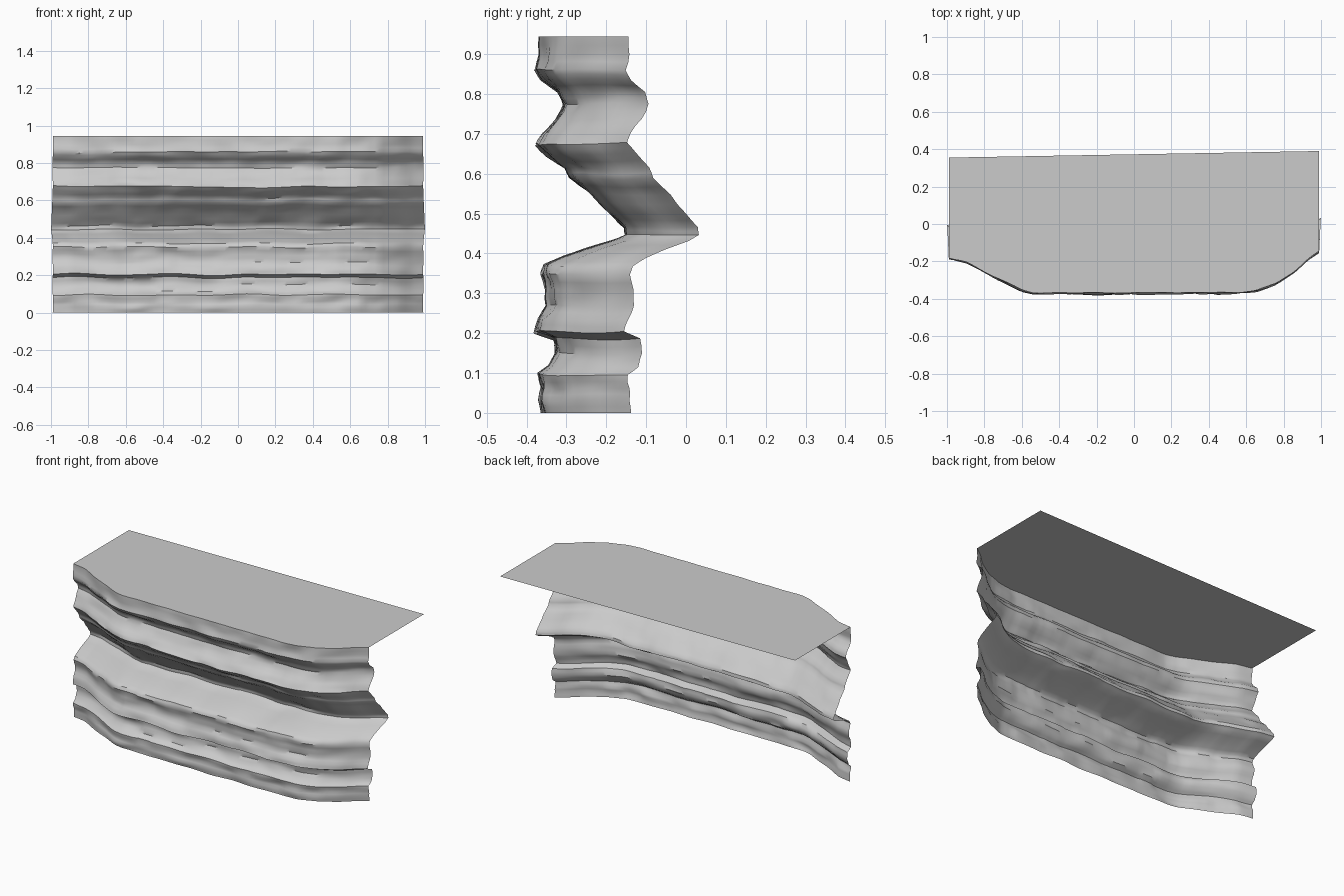
import bpy, bmesh
from mathutils import Vector, noise

if "Cube" in bpy.data.objects:
    bpy.data.objects.remove(bpy.data.objects["Cube"])

HEIGHT = 0.945

# Plan outline of the cliff front (x, y)
PLAN = [(-0.99, -0.185), (-0.9, -0.205), (-0.75, -0.28), (-0.6, -0.355), (-0.54, -0.368),
        (0, -0.372), (0.56, -0.368), (0.65, -0.36), (0.76, -0.32), (0.86, -0.255),
        (0.93, -0.19), (0.99, -0.147)]

# Rock strata profile (height, recess depth behind the plan outline)
STRATA = [(0, 0.012), (0.03, 0.004), (0.06, 0.008), (0.095, 0.0), (0.115, 0.028),
          (0.15, 0.046), (0.188, 0.04), (0.205, -0.006), (0.235, 0.0), (0.27, 0.02),
          (0.31, 0.02), (0.35, 0.006), (0.37, 0.014), (0.39, 0.06), (0.41, 0.12),
          (0.43, 0.19), (0.445, 0.222), (0.465, 0.218), (0.5, 0.18), (0.55, 0.13),
          (0.59, 0.08), (0.615, 0.068), (0.65, 0.022), (0.675, -0.004), (0.7, 0.012),
          (0.735, 0.042), (0.775, 0.064), (0.805, 0.052), (0.835, 0.012), (0.86, -0.006),
          (0.9, 0.002), (HEIGHT, 0.003)]


def lookup(points, t):
    for (a, va), (b, vb) in zip(points, points[1:]):
        if t <= b:
            return va + (vb - va) * (t - a) / (b - a)
    return points[-1][1]


def rock_point(x, z, recess):
    edge = max(0.0, (abs(x) - 0.5) / 0.5)
    d = recess * (1 - 0.2 * edge)
    inner = min(1.0, z / 0.05, (HEIGHT - z) / 0.05)
    # wavy ledge heights, and broken patches of rock
    dz = 0.011 * noise.noise(Vector((x * 4, z * 5, 3))) * inner
    dy = 0.008 * noise.noise(Vector((x * 7, z * 22, 9)))
    chip = noise.cell(Vector((x * 9 + 40, z * 16 + 7, 0.5)))
    dy += 0.006 * max(0.0, chip) * inner
    return (x * (1 + 0.05 * d), lookup(PLAN, x) + d + dy, z + dz)


def make_object(name, bm):
    mesh = bpy.data.meshes.new(name)
    bm.to_mesh(mesh)
    bm.free()
    obj = bpy.data.objects.new(name, mesh)
    bpy.context.collection.objects.link(obj)
    return obj


# Heights: every stratum plus a midpoint
levels = []
for (z0, d0), (z1, d1) in zip(STRATA, STRATA[1:]):
    levels += [(z0, d0), ((z0 + z1) / 2, (d0 + d1) / 2)]
levels.append(STRATA[-1])

# Cliff wall: open sheet facing the front
COLS = 84
bm = bmesh.new()
rows = []
for z, d in levels:
    rows.append([bm.verts.new(rock_point(-0.99 + 1.98 * i / COLS, z, d))
                 for i in range(COLS + 1)])
for low, high in zip(rows, rows[1:]):
    for i in range(COLS):
        bm.faces.new((low[i], low[i + 1], high[i + 1], high[i]))
rim = [v.co.copy() for v in rows[-1]]
wall = make_object("cliff_wall", bm)
bpy.context.view_layer.objects.active = wall
wall.select_set(True)
bpy.ops.object.shade_smooth_by_angle(angle=0.7)

# Flat cliff top reaching back from the rim
bm = bmesh.new()
outline = rim + [Vector((0.99, 0.39, HEIGHT)), Vector((-0.99, 0.355, HEIGHT))]
bm.faces.new([bm.verts.new(p) for p in outline])
make_object("cliff_top", bm)
